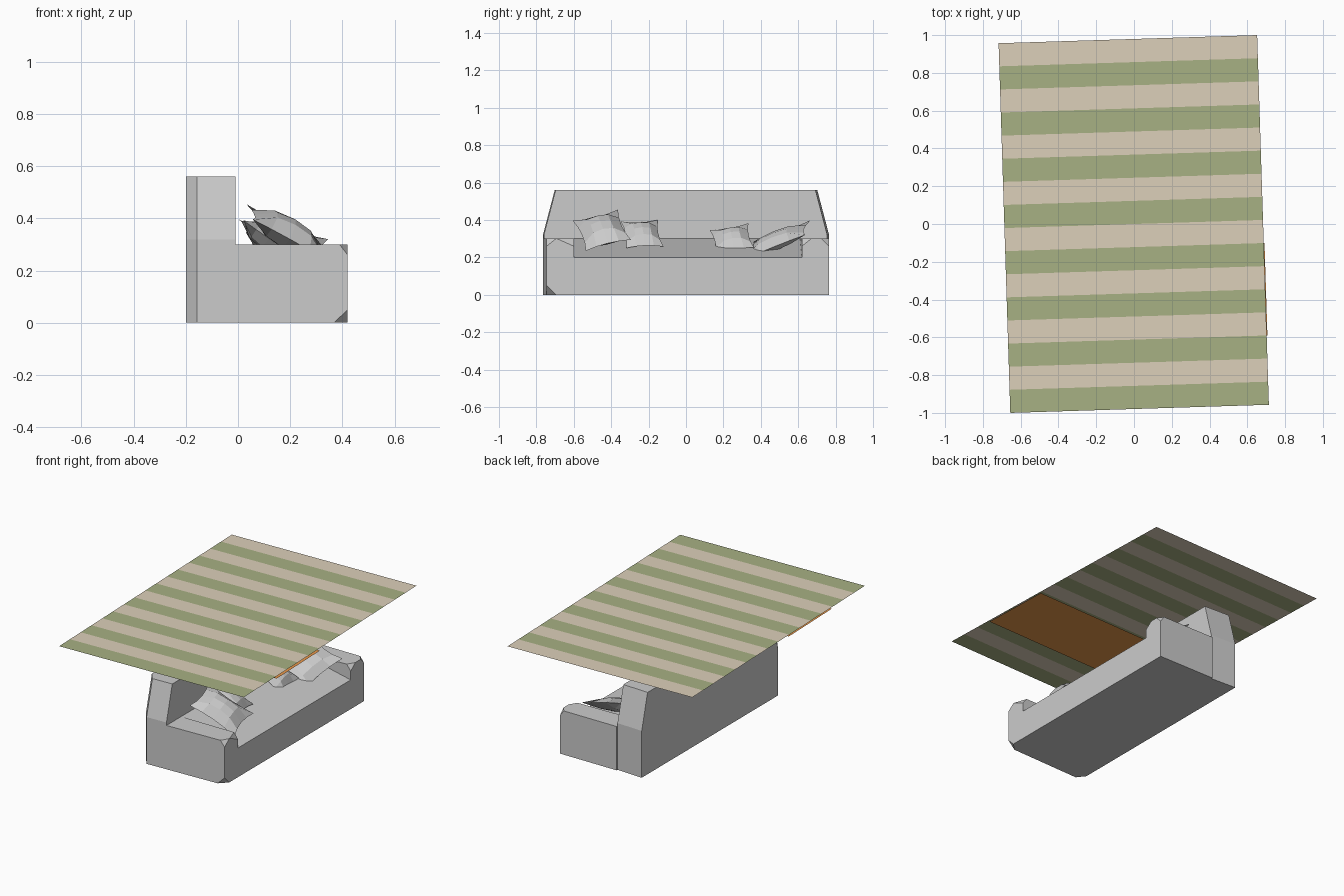
import bpy, bmesh
from mathutils import Vector, Matrix

if "Cube" in bpy.data.objects:
    bpy.data.objects.remove(bpy.data.objects["Cube"])


def finish(name, bm, color=None):
    bmesh.ops.recalc_face_normals(bm, faces=bm.faces)
    me = bpy.data.meshes.new(name)
    bm.to_mesh(me)
    bm.free()
    ob = bpy.data.objects.new(name, me)
    bpy.context.collection.objects.link(ob)
    if color:
        me.materials.append(color)
    return ob


def loft(rings):
    """Closed solid through rings with equal point counts."""
    bm = bmesh.new()
    vs = [[bm.verts.new(p) for p in r] for r in rings]
    n = len(vs[0])
    for a, b in zip(vs, vs[1:]):
        for i in range(n):
            bm.faces.new((a[i], a[(i + 1) % n], b[(i + 1) % n], b[i]))
    bm.faces.new(vs[0])
    bm.faces.new(vs[-1])
    bmesh.ops.recalc_face_normals(bm, faces=bm.faces)
    return bm


def cut_corner(bm, corner, offs):
    """Slice off a corner; offs are signed distances along each axis."""
    c = Vector(corner)
    a, b, d = (c + Vector([offs[i] if j == i else 0 for j in range(3)]) for i in range(3))
    n = (b - a).cross(d - a).normalized()
    if n.dot(c - a) < 0:
        n = -n
    r = bmesh.ops.bisect_plane(bm, geom=bm.verts[:] + bm.edges[:] + bm.faces[:],
                               plane_co=a, plane_no=n, clear_outer=True)
    edges = [e for e in r['geom_cut'] if isinstance(e, bmesh.types.BMEdge)]
    bmesh.ops.holes_fill(bm, edges=edges)


def material(name, rgb):
    m = bpy.data.materials.new(name)
    m.diffuse_color = (*rgb, 1)
    m.use_nodes = True
    m.node_tree.nodes["Principled BSDF"].inputs["Base Color"].default_value = m.diffuse_color
    return m


def plan(pts, z):
    return [(x, y, z) for x, y in pts]


# Sofa backrest: upright block with ends that lean inward above the arms
low = [(-.2, -.71), (-.157, -.765), (-.01, -.76), (-.01, .755), (-.2, .765)]
top = [(x, y + (.063 if y < 0 else -.063)) for x, y in low]
finish("backrest", loft([plan(low, 0), plan(low, .32), plan(top, .56)]))

# Sofa seat, sloping down to the front edge
prof = [(-.01, 0), (.42, 0), (.42, .2), (-.01, .3)]
finish("seat", loft([[(x, y, z) for x, z in prof] for y in (-.6, .62)]))

# Arms with clipped front corners
left = [(-.01, -.76), (.42, -.745), (.42, -.6), (-.01, -.6)]
bm = loft([plan(left, 0), plan(left, .3)])
cut_corner(bm, (.42, -.745, .3), (-.03, .05, -.04))
cut_corner(bm, (.42, -.6, .3), (-.03, -.09, -.04))
cut_corner(bm, (.42, -.745, 0), (-.05, .05, .05))
finish("left_arm", bm)

right = [(-.01, .61), (.42, .62), (.42, .765), (-.01, .765)]
bm = loft([plan(right, 0), plan(right, .3)])
cut_corner(bm, (.42, .765, .3), (-.03, -.04, -.04))
cut_corner(bm, (.42, .62, .3), (-.03, .05, -.04))
finish("right_arm", bm)


# Throw pillows: pinched corners, plump centre
def pillow(name, centre, down, side, w, h, t):
    bm = bmesh.new()
    u = Vector(down).normalized()
    n = u.cross(Vector(side)).normalized()
    v = n.cross(u)
    frame = Matrix((u, v, n)).transposed()
    for s in (1, -1):
        vs = bmesh.ops.create_grid(bm, x_segments=4, y_segments=4, size=1)['verts']
        for p in vs:
            a, b = p.co.x, p.co.y
            z = s * t * ((1 - a * a) * (1 - b * b)) ** .6 if abs(a) < .99 and abs(b) < .99 else 0
            p.co = Vector(centre) + frame @ Vector((a * h * (1 - .13 * (1 - b * b)),
                                                    b * w * (1 - .13 * (1 - a * a)), z))
    bmesh.ops.remove_doubles(bm, verts=bm.verts, dist=1e-4)
    finish(name, bm)


pillow("pillow_1", (.19, -.45, .345), (.29, .07, -.16), (.0, .22, .04), .125, .17, .06)
pillow("pillow_2", (.11, -.235, .325), (.2, .03, -.14), (.03, .2, -.03), .1, .125, .045)
pillow("pillow_3", (.12, .245, .30), (.19, .03, -.13), (.0, .2, .03), .105, .115, .045)
pillow("pillow_4", (.18, .48, .29), (.25, -.03, -.08), (.0, .36, .17), .19, .13, .045)

# Striped canopy: sixteen flat bands, slightly rotated
tan = material("tan", (.72, .63, .49))
green = material("green", (.39, .44, .23))
orange = material("orange", (.80, .31, .07))
bl, br = Vector((-.717, .957, 0)), Vector((.652, 1, 0))
run = Vector((.062, -1.957, 0))


def strip(name, t0, t1, z, shift, mat):
    bm = bmesh.new()
    off = Vector((shift, 0, z))
    bm.faces.new([bm.verts.new(p + off) for p in
                  (bl + run * t0, bl + run * t1, br + run * t1, br + run * t0)])
    ob = finish(name, bm, mat)
    if ob.data.polygons[0].normal.z < 0:
        ob.data.flip_normals()


for i in range(16):
    strip(f"canopy_stripe_{i + 1}", i / 16, (i + 1) / 16, .762, 0, green if i % 2 else tan)

# Orange panel under four of the stripes
strip("orange_panel", 9 / 16, 13 / 16, .748, .004, orange)
